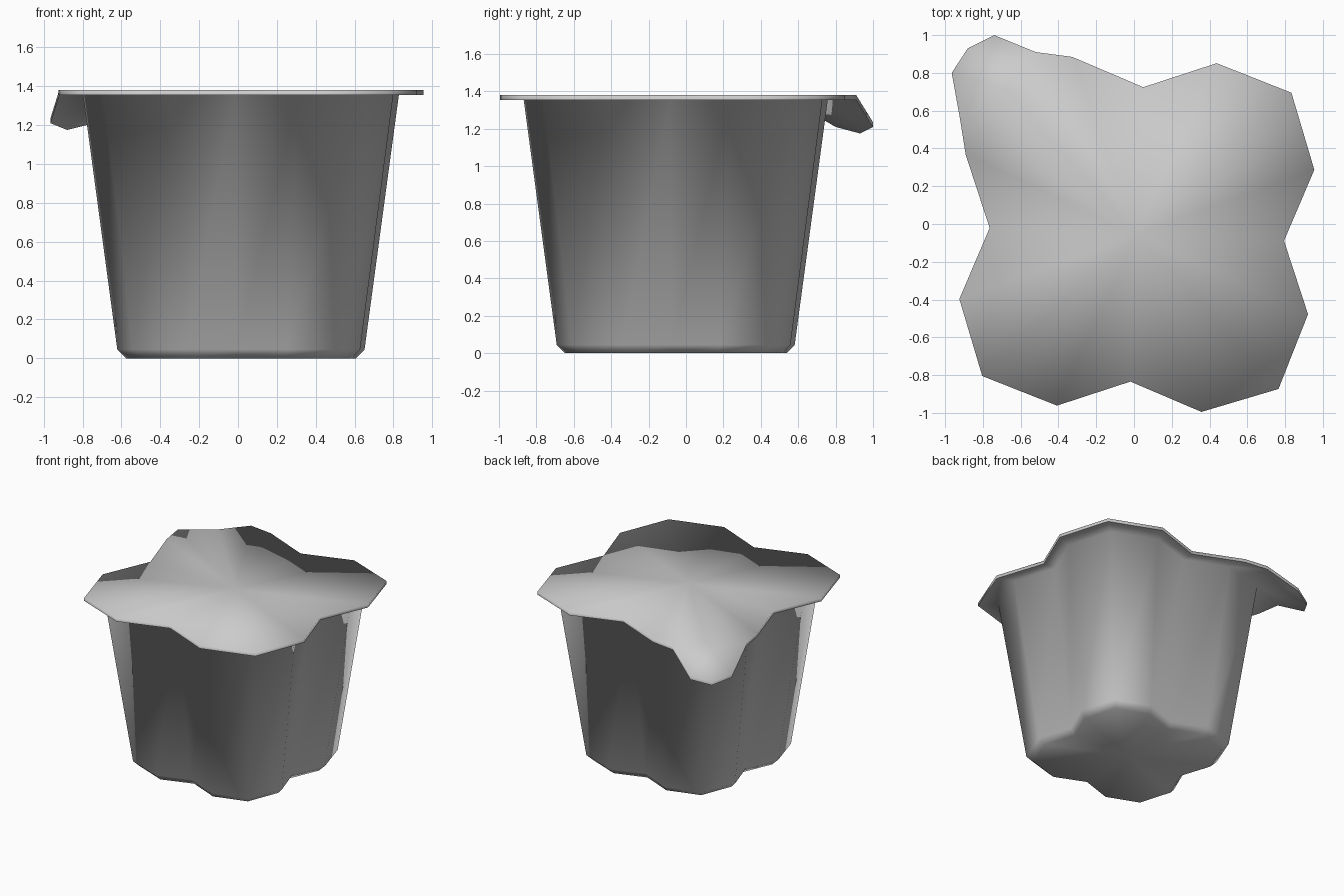
import bpy
import bmesh
from math import cos, sin, radians
from mathutils import Vector

cube = bpy.data.objects.get("Cube")
if cube:
    bpy.data.objects.remove(cube, do_unlink=True)

CX, CY = 0.015, -0.055
RIM_Z, LID_Z = 1.355, 1.38
LOBE = [0.78, 1.0, 1.11, 1.0]      # valley, shoulder, corner, shoulder
TAB_CORNER = 6                     # the corner that carries the pull tab

grey = bpy.data.materials.new("light grey plastic")
grey.use_nodes = True
colour = (0.6, 0.6, 0.6, 1)
grey.diffuse_color = colour
grey.node_tree.nodes["Principled BSDF"].inputs["Base Color"].default_value = colour


def ring(bm, scale, z):
    """Four-lobed outline with sixteen points."""
    verts = []
    for i in range(16):
        a = radians(-2.5 + 22.5 * i)
        r = LOBE[i % 4] * scale
        verts.append(bm.verts.new((CX + r * cos(a), CY + r * sin(a), z)))
    return verts


def bridge(bm, low, high):
    n = len(low)
    for i in range(n):
        j = (i + 1) % n
        bm.faces.new((low[i], low[j], high[j], high[i]))


def fan(bm, hub, verts):
    for a, b in zip(verts, verts[1:]):
        bm.faces.new((hub, a, b))


def rim(bm, z):
    """Lobed rim whose tab corner is replaced by a bent-down lip."""
    verts = ring(bm, 1.0, z)
    bm.verts.remove(verts[TAB_CORNER])
    drop = z - LID_Z
    lip = [(-0.52, 0.91, 1.38), (-0.74, 1.0, 1.235), (-0.88, 0.93, 1.20),
           (-0.965, 0.80, 1.235), (-0.92, 0.55, 1.38)]
    tab = [bm.verts.new((x, y, h + drop)) for x, y, h in lip]
    return verts[:TAB_CORNER] + tab + verts[TAB_CORNER + 1:], tab


def finish(bm, name):
    mesh = bpy.data.meshes.new(name)
    bm.to_mesh(mesh)
    bm.free()
    mesh.materials.append(grey)
    mesh.shade_smooth()
    obj = bpy.data.objects.new(name, mesh)
    bpy.context.collection.objects.link(obj)
    return obj


# Cup: base, small chamfer, tapered wall and underside of the rim
bm = bmesh.new()
base = ring(bm, 0.63, 0.0)
foot = ring(bm, 0.677, 0.045)
top = ring(bm, 0.865, RIM_Z)
hub = bm.verts.new((CX, CY, 0))
fan(bm, hub, (base + base[:1])[::-1])
bridge(bm, base, foot)
bridge(bm, foot, top)
outer, tab = rim(bm, RIM_Z)
plain = outer[:TAB_CORNER] + [None] + outer[TAB_CORNER + 5:]
for i in range(16):
    j = (i + 1) % 16
    if plain[i] and plain[j]:
        bm.faces.new((top[i], top[j], plain[j], plain[i]))
before, corner, after = (top[TAB_CORNER + k] for k in (-1, 0, 1))
bm.faces.new((before, corner, tab[0], plain[TAB_CORNER - 1]))
fan(bm, corner, tab[::-1])
bm.faces.new((corner, after, plain[TAB_CORNER + 1], tab[-1]))
finish(bm, "cup")

# Lid: flat peel-off sheet, thin edge and folded pull tab
bm = bmesh.new()
edge, _ = rim(bm, RIM_Z)
sheet, tab = rim(bm, LID_Z)
bridge(bm, edge, sheet)
hub = bm.verts.new((CX, CY, LID_Z))
fold = bm.verts.new(Vector((-0.68, 0.72, LID_Z)))
first, last = sheet.index(tab[0]), sheet.index(tab[-1])
fan(bm, hub, sheet[last:] + sheet[:first + 1] + [fold, tab[-1]])
fan(bm, fold, tab)
finish(bm, "lid")
